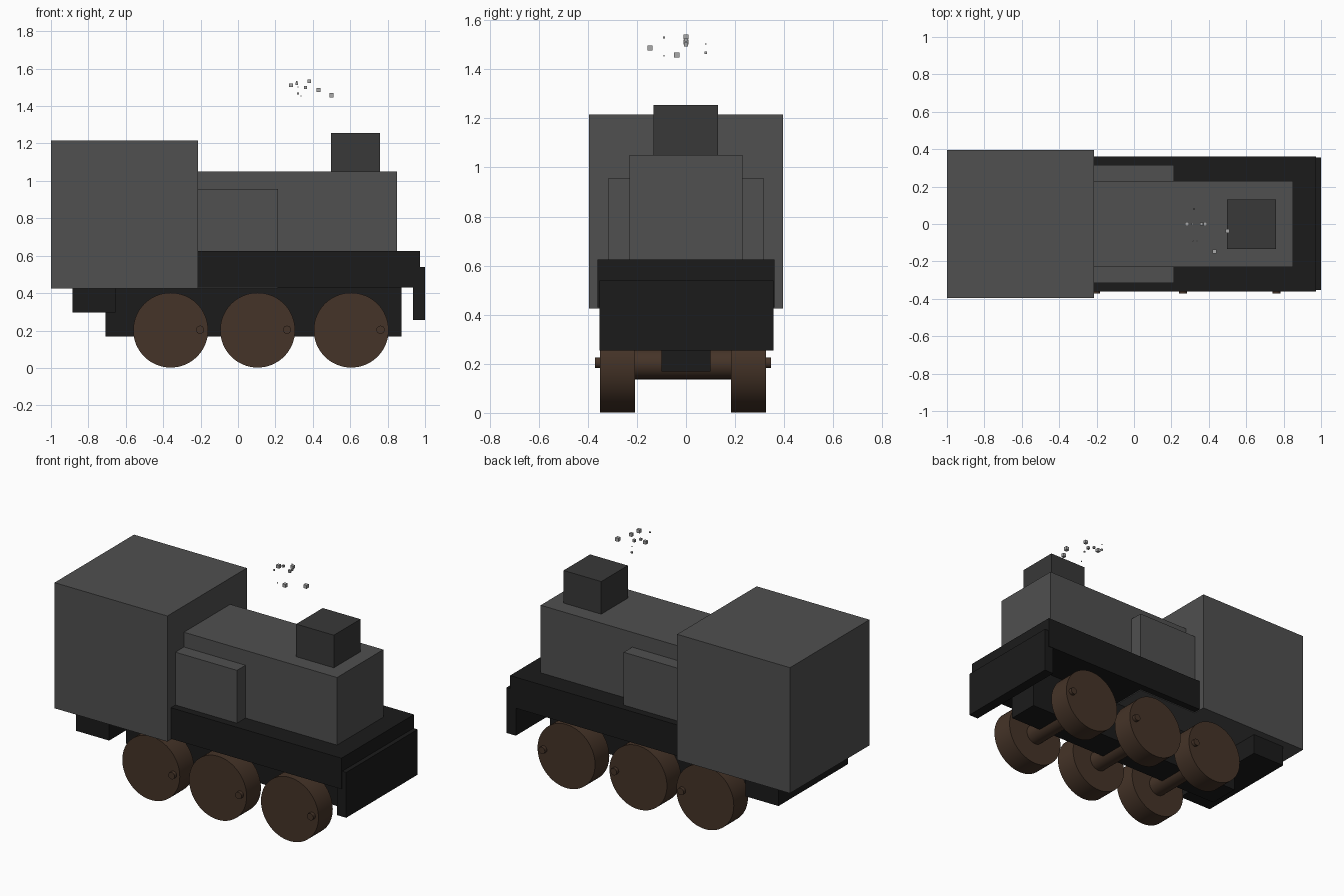
import bpy, bmesh
from mathutils import Matrix, Vector
from math import radians

if "Cube" in bpy.data.objects:
    bpy.data.objects.remove(bpy.data.objects["Cube"])


def material(name, r, g, b):
    m = bpy.data.materials.new(name)
    m.diffuse_color = (r, g, b, 1)
    m.use_nodes = True
    m.node_tree.nodes["Principled BSDF"].inputs["Base Color"].default_value = m.diffuse_color
    return m


GREY = material("body_grey", 0.08, 0.08, 0.08)
DARK = material("chimney_grey", 0.04, 0.04, 0.04)
BLACK = material("frame_black", 0.011, 0.011, 0.011)
BROWN = material("wheel_brown", 0.06, 0.034, 0.021)
SMOKE = material("smoke_grey", 0.4, 0.4, 0.4)


def finish(name, bm, mat):
    mesh = bpy.data.meshes.new(name)
    bm.to_mesh(mesh)
    bm.free()
    mesh.materials.append(mat)
    ob = bpy.data.objects.new(name, mesh)
    bpy.context.collection.objects.link(ob)
    return ob


def box(name, mat, x, y, z):
    lo, hi = Vector((x[0], y[0], z[0])), Vector((x[1], y[1], z[1]))
    bm = bmesh.new()
    bmesh.ops.create_cube(bm, size=1, matrix=Matrix.Translation((lo + hi) / 2)
                          @ Matrix.Diagonal((*(hi - lo), 1)))
    return finish(name, bm, mat)


def rod(name, x, z, radius, y0, y1, sides):
    """Cylinder lying along y."""
    bm = bmesh.new()
    bmesh.ops.create_cone(bm, cap_ends=True, segments=sides, radius1=radius,
                          radius2=radius, depth=y1 - y0,
                          matrix=Matrix.Translation((x, (y0 + y1) / 2, z))
                          @ Matrix.Rotation(radians(90), 4, 'X'))
    for f in bm.faces:
        f.smooth = len(f.verts) == 4
    for e in bm.edges:
        e.smooth = all(f.smooth for f in e.link_faces)
    return finish(name, bm, BROWN)


# Body
box("cab", GREY, (-1, -0.215), (-0.395, 0.395), (0.425, 1.215))
box("boiler", GREY, (-0.225, 0.85), (-0.23, 0.23), (0.6, 1.05))
box("side_tanks", GREY, (-0.225, 0.213), (-0.315, 0.315), (0.425, 0.957))
box("chimney", DARK, (0.498, 0.76), (-0.133, 0.131), (1.03, 1.255))

# Frame
box("running_board", BLACK, (-0.225, 0.972), (-0.36, 0.36), (0.43, 0.625))
box("buffer_beam", BLACK, (0.935, 1), (-0.353, 0.356), (0.255, 0.54))
box("chassis", BLACK, (-0.708, 0.875), (-0.1, 0.1), (0.168, 0.435))
box("rear_block", BLACK, (-0.885, -0.655), (-0.345, 0.345), (0.295, 0.43))

# Wheels, axles and crank pins
for i, x in enumerate((-0.36, 0.105, 0.605)):
    rod(f"axle_{i}", x, 0.2, 0.063, -0.25, 0.23, 32)
    for side, wheel, pin in (("right", (-0.35, -0.208), (-0.371, -0.3)),
                             ("left", (0.184, 0.325), (0.28, 0.346))):
        rod(f"wheel_{side}_{i}", x, 0.202, 0.2, *wheel, 64)
        rod(f"crank_pin_{side}_{i}", x + 0.157, 0.204, 0.022, *pin, 24)

# Smoke puffs: position and size
puffs = ((0.43, -0.147, 1.487, 0.021), (0.5, -0.037, 1.458, 0.022),
         (0.38, 0, 1.533, 0.019), (0.36, 0, 1.5, 0.016), (0.283, 0, 1.511, 0.02),
         (0.315, 0, 1.52, 0.013), (0.315, -0.09, 1.53, 0.008),
         (0.32, 0.08, 1.467, 0.01), (0.337, -0.09, 1.455, 0.005),
         (0.32, 0.08, 1.503, 0.005))
for i, (x, y, z, s) in enumerate(puffs):
    h = s / 2
    box(f"smoke_puff_{i}", SMOKE, (x - h, x + h), (y - h, y + h), (z - h, z + h))
